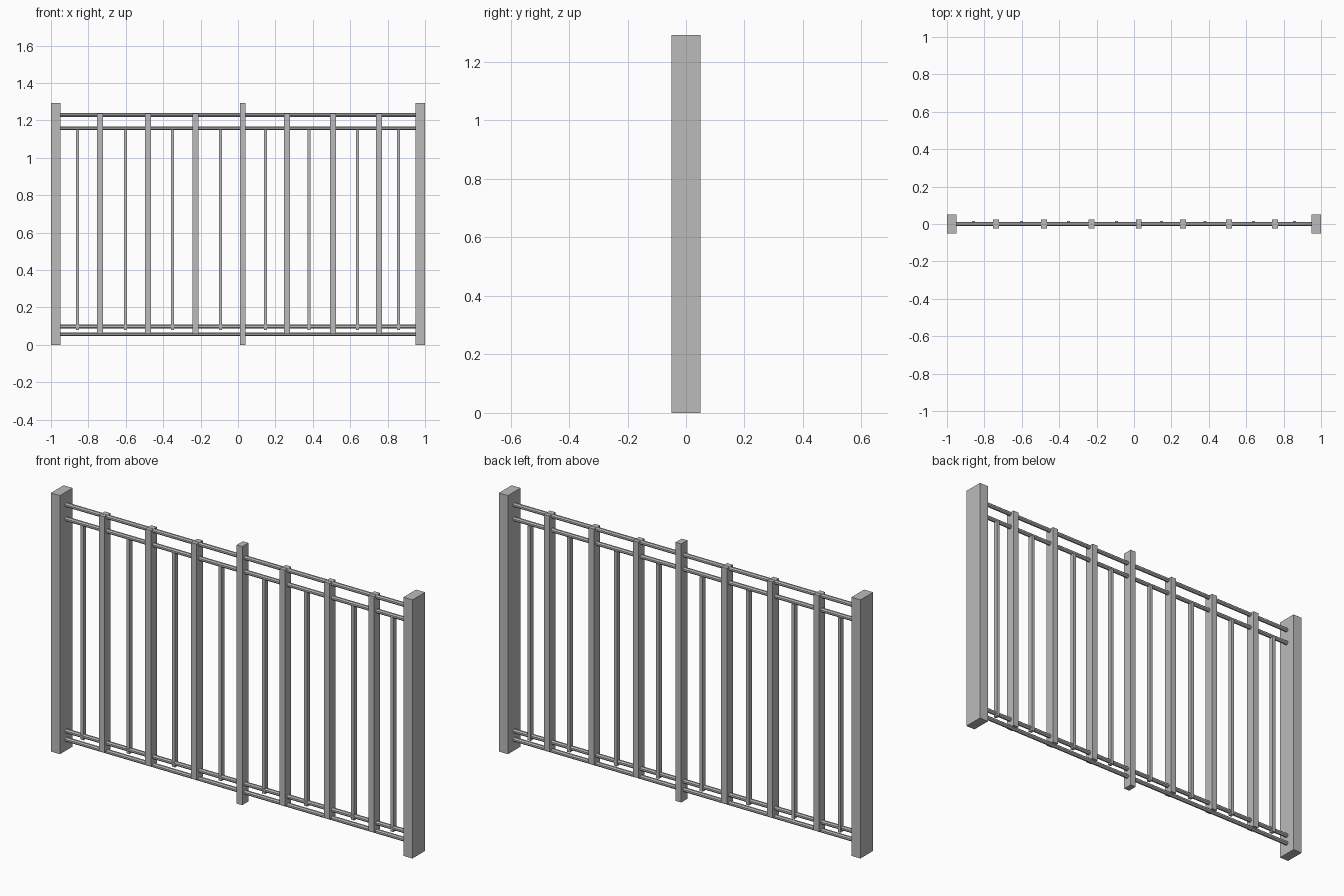
import bpy, math

if "Cube" in bpy.data.objects:
    bpy.data.objects.remove(bpy.data.objects["Cube"])

grey = bpy.data.materials.new("plain grey")
grey.diffuse_color = (0.5, 0.5, 0.5, 1)
grey.use_nodes = True
grey.node_tree.nodes["Principled BSDF"].inputs["Base Color"].default_value = grey.diffuse_color


def box(name, x, width, y0, y1, z0, z1):
    bpy.ops.mesh.primitive_cube_add(size=1, location=(x, (y0 + y1) / 2, (z0 + z1) / 2))
    ob = bpy.context.object
    ob.name = name
    ob.scale = (width, y1 - y0, z1 - z0)
    bpy.ops.object.transform_apply(location=False, rotation=False, scale=True)
    ob.data.materials.append(grey)


def rail(name, z):
    bpy.ops.mesh.primitive_cylinder_add(vertices=8, radius=0.0108, depth=1.92,
                                        location=(0, 0, z),
                                        rotation=(math.pi / 8, math.pi / 2, 0))
    ob = bpy.context.object
    ob.name = name
    # turn the octagon so it has a flat top and front
    ob.rotation_euler = (0, math.pi / 2, 0)
    for v in ob.data.vertices:
        a = math.pi / 8
        x, y = v.co.x, v.co.y
        v.co.x = x * math.cos(a) - y * math.sin(a)
        v.co.y = x * math.sin(a) + y * math.cos(a)
    ob.data.materials.append(grey)


# end posts and middle post
for side in (-1, 1):
    box("end_post", side * 0.975, 0.05, -0.05, 0.05, 0, 1.293)
box("middle_post", 0.025, 0.031, -0.024, 0.024, 0, 1.293)

# wide balusters
for x in (-0.738, -0.481, -0.227, 0.262, 0.508, 0.754):
    box("wide_baluster", x, 0.031, -0.024, 0.024, 0.058, 1.238)

# thin balusters
for x in (-0.858, -0.602, -0.351, -0.094, 0.147, 0.38, 0.64, 0.857):
    box("thin_baluster", x, 0.016, -0.008, 0.015, 0.08, 1.152)

# horizontal rails
for z in (0.056, 0.098, 1.158, 1.229):
    rail("rail", z)
